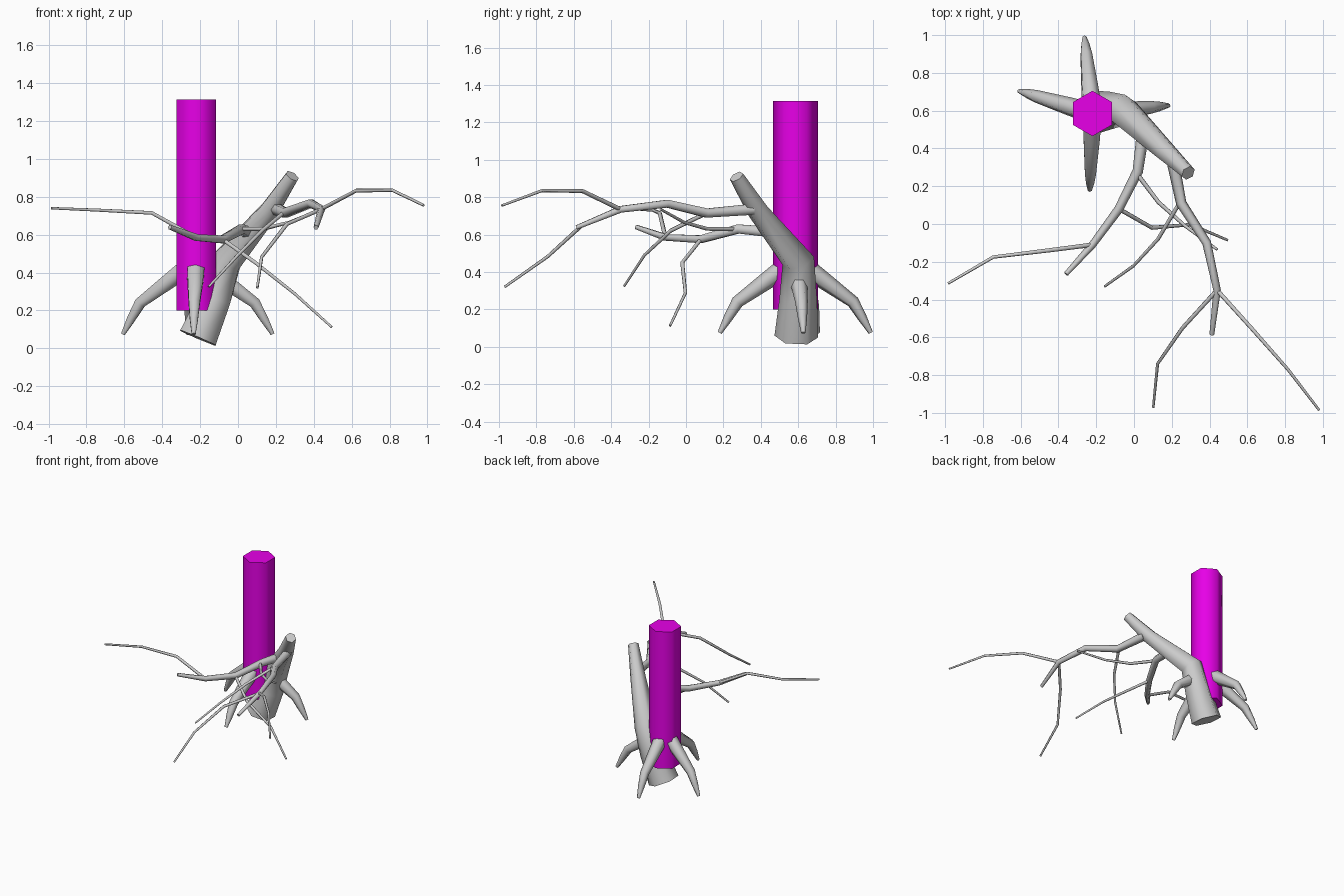
import bpy, bmesh, math
from mathutils import Vector

if "Cube" in bpy.data.objects:
    bpy.data.objects.remove(bpy.data.objects["Cube"])


def tube(name, pts, radii, sides=6, color=None):
    """Tapered tube through pts, mitred at the bends, capped at both ends."""
    pts = [Vector(p) for p in pts]
    n = len(pts)
    segs = [(pts[i + 1] - pts[i]).normalized() for i in range(n - 1)]
    bm = bmesh.new()
    rings = []
    u = Vector((0, 1, 0)) if abs(segs[0].y) < 0.8 else Vector((1, 0, 0))
    for i, p in enumerate(pts):
        t = (segs[max(i - 1, 0)] + segs[min(i, n - 2)]).normalized()
        u = (u - t * u.dot(t)).normalized()
        v = t.cross(u)
        rings.append([bm.verts.new(p + radii[i] * (
            u * math.cos(2 * math.pi * k / sides) + v * math.sin(2 * math.pi * k / sides)))
            for k in range(sides)])
    for a, b in zip(rings, rings[1:]):
        for k in range(sides):
            m = (k + 1) % sides
            bm.faces.new((a[k], a[m], b[m], b[k]))
    bm.faces.new(rings[0][::-1])
    bm.faces.new(rings[-1])
    bmesh.ops.recalc_face_normals(bm, faces=bm.faces)
    me = bpy.data.meshes.new(name)
    bm.to_mesh(me)
    bm.free()
    ob = bpy.data.objects.new(name, me)
    bpy.context.collection.objects.link(ob)
    if color:
        mat = bpy.data.materials.new(name + "_color")
        mat.diffuse_color = color
        mat.use_nodes = True
        mat.node_tree.nodes["Principled BSDF"].inputs["Base Color"].default_value = mat.diffuse_color
        me.materials.append(mat)
    bpy.ops.object.select_all(action='DESELECT')
    ob.select_set(True)
    bpy.context.view_layer.objects.active = ob
    bpy.ops.object.shade_smooth_by_angle(angle=math.radians(65))
    return ob


CX, CY = -0.22, 0.585

# upright magenta post
tube("post", [(CX, CY, 0.20), (CX, CY, 1.315)], [0.12, 0.12], color=(0.8, 0.0, 0.8, 1))

# leaning trunk
tube("trunk", [(-0.212, 0.59, 0.055), (-0.125, 0.60, 0.26), (-0.06, 0.60, 0.46),
               (0.165, 0.385, 0.725), (0.287, 0.27, 0.91)],
     [0.117, 0.10, 0.088, 0.058, 0.04])

# four roots, same profile turned about the post
root_profile = [(0.07, 0.415), (0.13, 0.37), (0.31, 0.24), (0.36, 0.155), (0.405, 0.075)]
for i, deg in enumerate((163, 96, 6, 268)):
    c, s = math.cos(math.radians(deg)), math.sin(math.radians(deg))
    tube(f"root_{i + 1}", [(CX + r * c, CY + r * s, z) for r, z in root_profile],
         [0.052, 0.049, 0.034, 0.025, 0.012])

# two main branches
limb_radii = [0.034, 0.028, 0.024, 0.020, 0.013]
tube("left_branch", [(0.05, 0.50, 0.61), (0.02, 0.28, 0.63), (-0.08, 0.08, 0.575),
                     (-0.22, -0.11, 0.585), (-0.36, -0.265, 0.64)], limb_radii)
tube("right_branch", [(0.20, 0.36, 0.735), (0.25, 0.11, 0.715), (0.385, -0.10, 0.765),
                      (0.44, -0.35, 0.735), (0.412, -0.585, 0.638)], limb_radii)

# thin twigs growing from the branches
twigs = {
    "left_twig_outer": [(-0.22, -0.11, 0.585), (-0.455, -0.14, 0.715),
                        (-0.745, -0.175, 0.73), (-0.985, -0.315, 0.74)],
    "left_twig_low": [(-0.08, 0.08, 0.575), (0.095, -0.02, 0.45),
                      (0.30, -0.003, 0.288), (0.495, -0.085, 0.112)],
    "left_twig_inner": [(0.02, 0.26, 0.63), (0.13, 0.115, 0.63),
                        (0.27, -0.01, 0.665), (0.44, -0.135, 0.735)],
    "right_twig_outer": [(0.44, -0.35, 0.735), (0.625, -0.555, 0.833),
                         (0.815, -0.77, 0.835), (0.98, -0.985, 0.755)],
    "right_twig_low": [(0.44, -0.35, 0.735), (0.257, -0.55, 0.655),
                       (0.125, -0.74, 0.482), (0.102, -0.97, 0.32)],
    "right_twig_inner": [(0.24, 0.11, 0.715), (0.127, -0.08, 0.622),
                         (-0.003, -0.222, 0.49), (-0.155, -0.33, 0.325)],
}
for name, pts in twigs.items():
    tube(name, pts, [0.012, 0.011, 0.009, 0.007])
